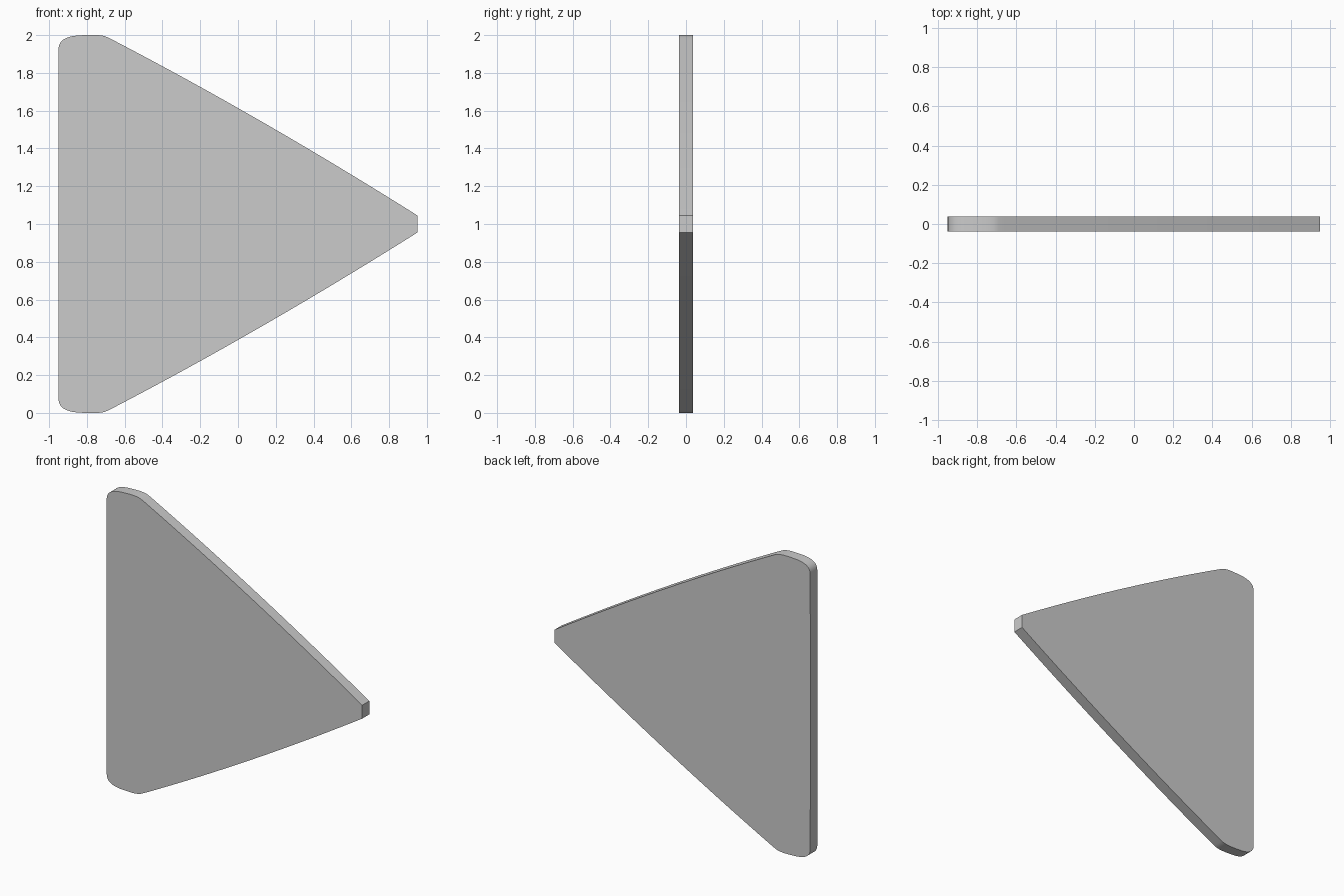
import bpy, bmesh
from mathutils import Vector

if "Cube" in bpy.data.objects:
    bpy.data.objects.remove(bpy.data.objects["Cube"])

HALF_THICK = 0.0375


def bezier(a, b, c, n):
    """Points on a quadratic curve from a to c, pulled towards b."""
    a, b, c = Vector(a), Vector(b), Vector(c)
    return [a * (1 - t) ** 2 + b * 2 * t * (1 - t) + c * t * t
            for t in (i / n for i in range(n + 1))]


# Upper half of the outline (x, height above the middle line)
upper = [Vector((-0.951, 0.25))]
upper += bezier((-0.95, 0.93), (-0.947, 0.99), (-0.85, 0.998), 8)
upper += bezier((-0.81, 1.0), (-0.72, 1.005), (-0.69, 0.988), 6)
upper += bezier((-0.66, 0.973), (0.12, 0.567), (0.95, 0.045), 16)[0:]
outline = upper + [Vector((p.x, -p.y)) for p in reversed(upper)]

# Wedge plate: fill the outline and give it thickness
bm = bmesh.new()
face = bm.faces.new([bm.verts.new((p.x, -HALF_THICK, 1 + p.y)) for p in outline])
ext = bmesh.ops.extrude_face_region(bm, geom=[face])
moved = [v for v in ext["geom"] if isinstance(v, bmesh.types.BMVert)]
bmesh.ops.translate(bm, verts=moved, vec=(0, 2 * HALF_THICK, 0))
bmesh.ops.recalc_face_normals(bm, faces=bm.faces)

mesh = bpy.data.meshes.new("wedge_plate")
bm.to_mesh(mesh)
bm.free()
plate = bpy.data.objects.new("wedge_plate", mesh)
bpy.context.collection.objects.link(plate)

# Smooth rim with crisp face edges
bpy.context.view_layer.objects.active = plate
plate.select_set(True)
bpy.ops.object.shade_smooth_by_angle(angle=0.5)
